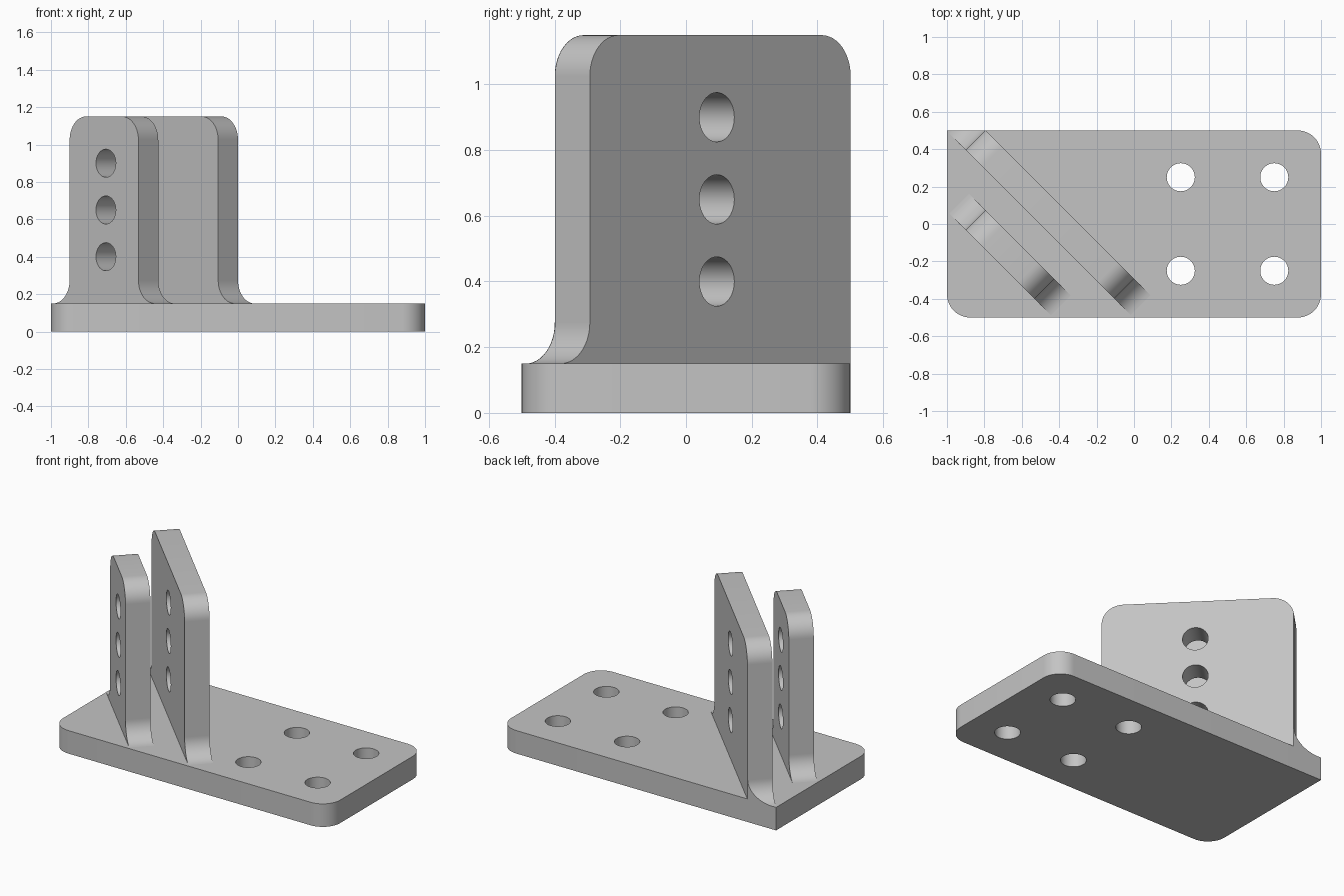
import bpy, bmesh, math
from mathutils import Vector, Matrix

if "Cube" in bpy.data.objects:
    bpy.data.objects.remove(bpy.data.objects["Cube"])

R = 0.125          # corner and fillet radius
BASE_TOP, TOP = 0.15, 1.15
HOLE_R = 0.075

grey = bpy.data.materials.new("plain grey")
grey.diffuse_color = (0.55, 0.55, 0.55, 1)
grey.use_nodes = True
grey.node_tree.nodes["Principled BSDF"].inputs["Base Color"].default_value = grey.diffuse_color


def arc(cx, cy, a0, a1, n=12):
    angles = [math.radians(a0 + (a1 - a0) * i / n) for i in range(n + 1)]
    return [(cx + R * math.cos(a), cy + R * math.sin(a)) for a in angles]


def extrude(name, points, vec, matrix=Matrix(), clip_y=None):
    """Solid made from a closed outline swept along vec."""
    bm = bmesh.new()
    face = bm.faces.new([bm.verts.new(p) for p in points])
    swept = bmesh.ops.extrude_face_region(bm, geom=[face], use_keep_orig=True)
    verts = [g for g in swept["geom"] if isinstance(g, bmesh.types.BMVert)]
    bmesh.ops.translate(bm, verts=verts, vec=vec)
    bm.transform(matrix)
    if clip_y is not None:
        bmesh.ops.bisect_plane(bm, geom=bm.verts[:] + bm.edges[:] + bm.faces[:],
                               dist=1e-5, plane_co=(0, clip_y, 0),
                               plane_no=(0, 1, 0), clear_outer=True)
        bmesh.ops.holes_fill(bm, edges=[e for e in bm.edges if e.is_boundary])
    bmesh.ops.recalc_face_normals(bm, faces=bm.faces)
    mesh = bpy.data.meshes.new(name)
    bm.to_mesh(mesh)
    bm.free()
    mesh.materials.append(grey)
    obj = bpy.data.objects.new(name, mesh)
    bpy.context.collection.objects.link(obj)
    return obj


def drill(obj, centres, axis):
    """Cut round holes through obj, then smooth its curved faces."""
    bpy.context.view_layer.objects.active = obj
    for c in centres:
        bpy.ops.mesh.primitive_cylinder_add(
            vertices=48, radius=HOLE_R, depth=1.6, location=c,
            rotation=Vector(axis).to_track_quat('Z', 'Y').to_euler())
        cutter = bpy.context.object
        cutter.hide_render = True
        cutter.data.materials.append(grey)
        bpy.context.view_layer.objects.active = obj
        mod = obj.modifiers.new("hole", 'BOOLEAN')
        mod.operation, mod.solver, mod.object = 'DIFFERENCE', 'EXACT', cutter
        bpy.ops.object.modifier_apply(modifier=mod.name)
        bpy.data.objects.remove(cutter)
    bpy.ops.object.select_all(action='DESELECT')
    obj.select_set(True)
    bpy.ops.object.shade_smooth_by_angle(angle=math.radians(30))


# Base slab: three rounded corners, one square corner at the back left
outline = (arc(-1 + R, -0.5 + R, 180, 270) + arc(1 - R, -0.5 + R, 270, 360)
           + arc(1 - R, 0.5 - R, 0, 90) + [(-1, 0.5)])
base = extrude("base_plate", [(x, y, 0) for x, y in outline], (0, 0, BASE_TOP))
drill(base, [(x, y, 0) for x in (0.25, 0.75) for y in (-0.25, 0.25)], (0, 0, 1))

# Two upright lugs turned 45 degrees, with filleted feet and rounded tops
turn = Matrix.Rotation(math.radians(-45), 4, 'Z')
for name, u0, u1, n0 in (("long_lug", -0.916, 0.207, -0.357),
                         ("short_lug", -0.614, -0.094, -0.659)):
    profile = (arc(u0 - R, BASE_TOP + R, -90, 0) + arc(u0 + R, TOP - R, 180, 90)
               + arc(u1 - R, TOP - R, 90, 0) + arc(u1 + R, BASE_TOP + R, 180, 270))
    lug = extrude(name, [(u, n0, z) for u, z in profile], (0, 0.15, 0), turn, 0.5)
    # Pin holes share one axis through both lugs
    drill(lug, [turn @ Vector((-0.34, -0.43, z)) for z in (0.4, 0.65, 0.9)], (1, 1, 0))
